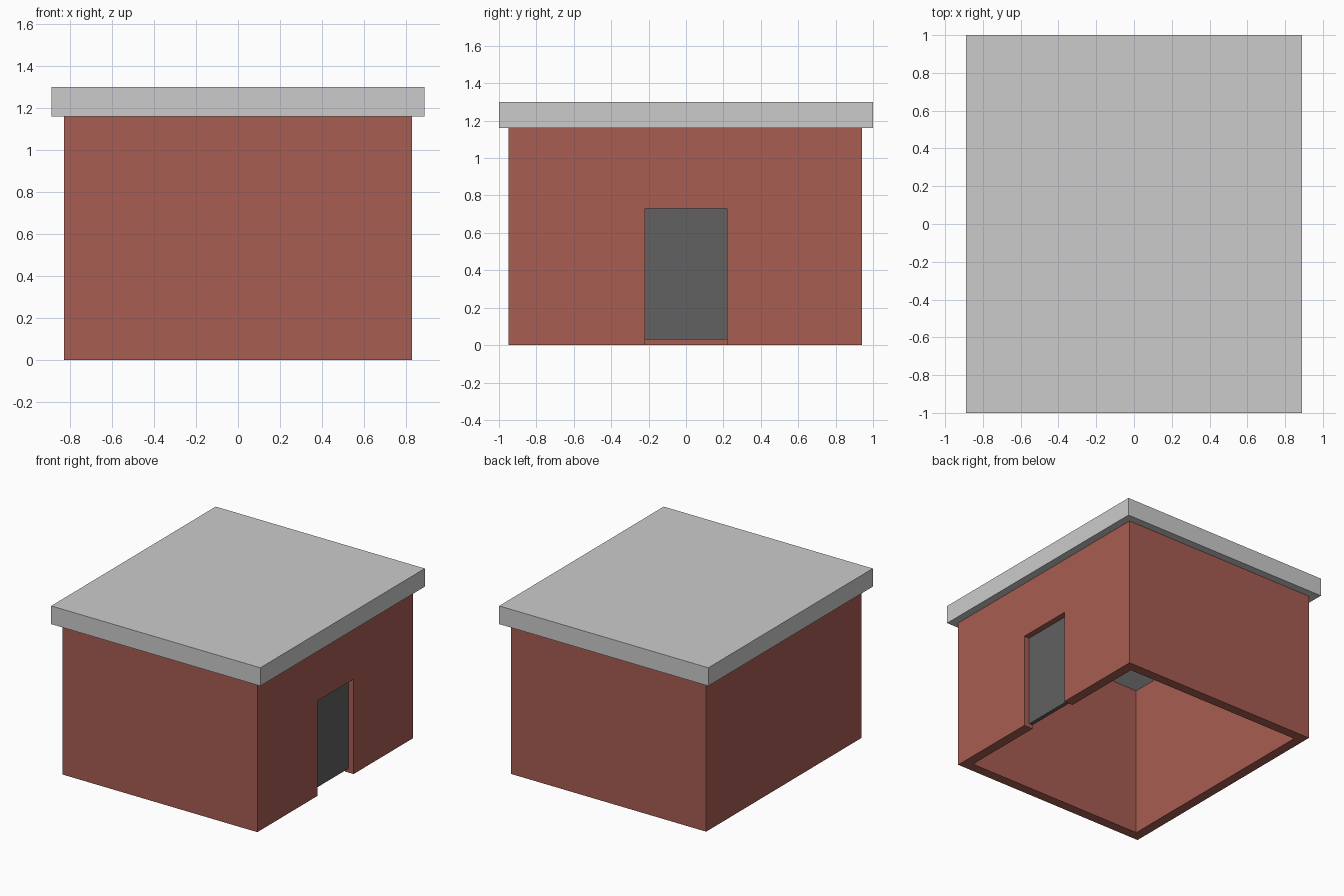
import bpy, bmesh
from mathutils import Vector

if "Cube" in bpy.data.objects:
    bpy.data.objects.remove(bpy.data.objects["Cube"])

# Overall sizes
WX, WY0, WY1, WH, T = 0.83, -0.95, 0.94, 1.16, 0.075   # walls
RX, RY, RT = 0.89, 1.0, 1.30                           # roof


def material(name, rgb):
    m = bpy.data.materials.new(name)
    m.diffuse_color = (*rgb, 1)
    m.use_nodes = True
    m.node_tree.nodes["Principled BSDF"].inputs["Base Color"].default_value = m.diffuse_color
    return m


brick = material("brick_red", (0.39, 0.11, 0.085))
dark = material("dark_door", (0.12, 0.12, 0.12))
slab = material("roof_grey", (0.8, 0.8, 0.8))


def insert(poly, p):
    """Return poly with p as a boundary vertex, or None if p is off it."""
    if p in poly:
        return poly
    P = Vector(p)
    for i, a in enumerate(poly):
        A, B = Vector(a), Vector(poly[(i + 1) % len(poly)])
        if (P - A).length + (B - P).length - (B - A).length < 1e-5:
            return poly[:i + 1] + [p] + poly[i + 1:]
    return None


def inside(poly, p):
    hit = False
    for (x0, y0), (x1, y1) in zip(poly, poly[1:] + poly[:1]):
        if (y0 > p[1]) != (y1 > p[1]):
            if p[0] < x0 + (p[1] - y0) * (x1 - x0) / (y1 - y0):
                hit = not hit
    return hit


def crack(cells, path):
    """Split the cell that the crack path crosses into two cells."""
    mid = [(a + b) / 2 for a, b in zip(path[0], path[1])]
    for n, cell in enumerate(cells):
        q = insert(cell, path[0])
        q = q and insert(q, path[-1])
        if not q or not inside(q, mid):
            continue
        i = q.index(path[0])
        q = q[i:] + q[:i]
        j = q.index(path[-1])
        inner = path[1:-1]
        cells[n:n + 1] = [q[:j + 1] + inner[::-1], q[j:] + q[:1] + inner]
        return


def panel(name, outline, cracks, place, depth, mat, mitre=None):
    """Cracked slab: each cell is a prism; mitre clamps its inner side."""
    cells = [outline]
    for path in cracks:
        crack(cells, path)
    bm = bmesh.new()
    for cell in cells:
        lo, hi = mitre or (-9, 9)
        outer = [bm.verts.new(place(u, v, 0)) for u, v in cell]
        back = [bm.verts.new(place(min(max(u, lo), hi), v, depth)) for u, v in cell]
        bm.faces.new(outer)
        bm.faces.new(back[::-1])
        for k in range(len(cell)):
            m = (k + 1) % len(cell)
            bm.faces.new((outer[m], outer[k], back[k], back[m]))
    bmesh.ops.recalc_face_normals(bm, faces=bm.faces)
    me = bpy.data.meshes.new(name)
    bm.to_mesh(me)
    bm.free()
    me.materials.append(mat)
    bpy.context.collection.objects.link(bpy.data.objects.new(name, me))


def rect(u0, u1, v0, v1):
    return [(u0, v0), (u1, v0), (u1, v1), (u0, v1)]


x_mitre, y_mitre = (-WX + T, WX - T), (WY0 + T, WY1 - T)

# Front wall
a, b, c, d, e = (-.47, .74), (-.21, .72), (-.05, .74), (.02, .93), (.03, .63)
panel("front_wall", rect(-WX, WX, 0, WH), [
    [(-WX, .66), a, b, c, d, (WX, .945)], [(-.73, WH), a], [(.06, WH), d],
    [b, (-.61, 0)], [c, e, (WX, .48)], [e, (.11, 0)], [(.33, 0), (WX, .11)],
], lambda u, v, w: (u, WY0 + w, v), T, brick, x_mitre)

# Back wall
a, b, c = (.48, .69), (-.01, .69), (-.03, .09)
panel("back_wall", rect(-WX, WX, 0, WH), [
    [(WX, .72), a, b, (-WX, .72)], [(.63, WH), a], [(-.09, WH), b],
    [a, (.74, 0)], [b, c, (-.34, 0)], [c, (-.03, 0)],
], lambda u, v, w: (u, WY1 - w, v), T, brick, x_mitre)

# Left wall
a = (.04, .41)
panel("left_wall", rect(WY0, WY1, 0, WH), [
    [(WY1, .83), a, (WY0, .21)], [(-.15, WH), (-.14, .77), a], [a, (.2, 0)],
], lambda u, v, w: (-WX + w, u, v), T, brick, y_mitre)

# Right wall with doorway
f, g, h = (-.56, .84), (-.67, .68), (-.53, .47)
i, j, k, l, m = (.26, .64), (.32, .50), (.27, .46), (.59, .49), (.62, .19)
doorway = [(WY0, 0), (-.22, 0), (-.22, .73), (.22, .73), (.22, 0),
           (WY1, 0), (WY1, WH), (WY0, WH)]
panel("right_wall", doorway, [
    [(WY0, .70), g, f, (-.10, .73)], [(-.38, WH), f], [g, h, (-.22, .41)],
    [h, (-.60, 0)], [(.22, .65), i, (.11, WH)], [i, j, k, (.22, .44)],
    [j, l, (.44, WH)], [k, (.56, 0)], [l, (WY1, .52)], [l, m, (.59, 0)],
    [m, (WY1, .43)],
], lambda u, v, w: (WX - w, u, v), T, brick, y_mitre)

# Recessed door
a, b = (0, .48), (.13, .39)
panel("door", rect(-.22, .22, .03, .73), [
    [(-.22, .45), a, b, (.20, .39), (.22, .31)], [(0, .73), a],
    [b, (.01, .03)], [(-.22, .10), (-.01, .03)],
], lambda u, v, w: (WX - .045 - w, u, v), .03, dark)

# Overhanging roof slab
a, b, c = (-.10, .02), (.07, .19), (-.18, -.81)
panel("roof", rect(-RX, RX, -RY, RY), [
    [(-RX, .17), a, b, (RX, .13)], [(.05, RY), b],
    [a, c, (-.25, -RY)], [c, (.37, -RY)],
], lambda u, v, w: (u, v, RT - w), RT - WH, slab)
